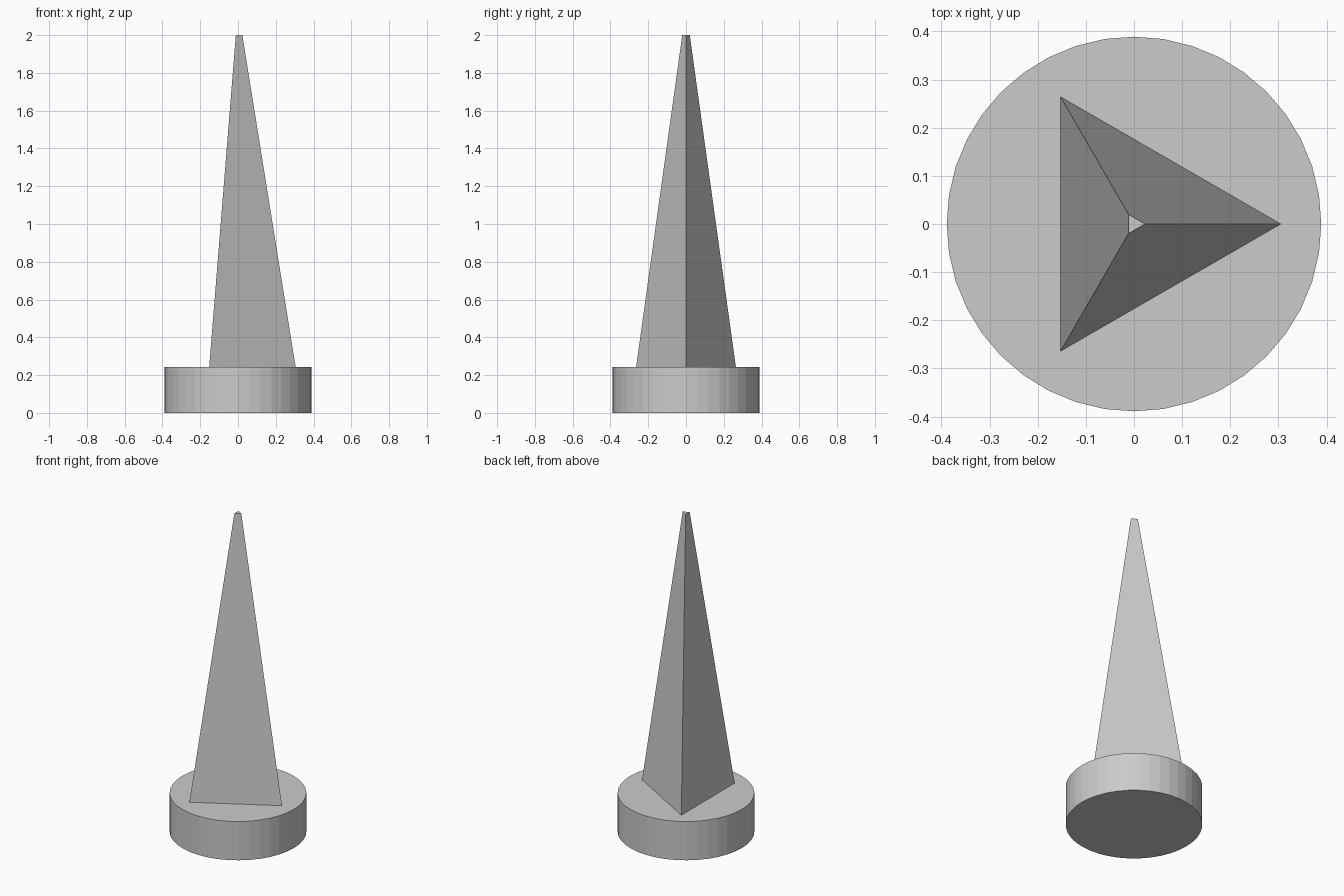
import bpy
import bmesh
import math
from mathutils import Matrix

cube = bpy.data.objects.get("Cube")
if cube:
    bpy.data.objects.remove(cube, do_unlink=True)

# Single stone-grey material
grey = bpy.data.materials.new("light grey")
grey.use_nodes = True
colour = (0.6, 0.6, 0.6, 1.0)
grey.diffuse_color = colour
grey.node_tree.nodes["Principled BSDF"].inputs["Base Color"].default_value = colour


def add_frustum(name, sides, bottom_radius, top_radius, z0, z1):
    """Flat-shaded capped frustum with its first corner on +x."""
    bm = bmesh.new()
    place = Matrix.Translation((0, 0, (z0 + z1) / 2)) @ Matrix.Rotation(-math.pi / 2, 4, "Z")
    bmesh.ops.create_cone(bm, cap_ends=True, segments=sides, radius1=bottom_radius,
                          radius2=top_radius, depth=z1 - z0, matrix=place)
    mesh = bpy.data.meshes.new(name)
    bm.to_mesh(mesh)
    bm.free()
    mesh.materials.append(grey)
    obj = bpy.data.objects.new(name, mesh)
    bpy.context.collection.objects.link(obj)
    return obj


# Round base disc
add_frustum("round_base", 40, 0.389, 0.389, 0.0, 0.243)

# Three-sided tapering spike with a tiny flat tip
add_frustum("triangular_spike", 3, 0.305, 0.023, 0.243, 2.0)
